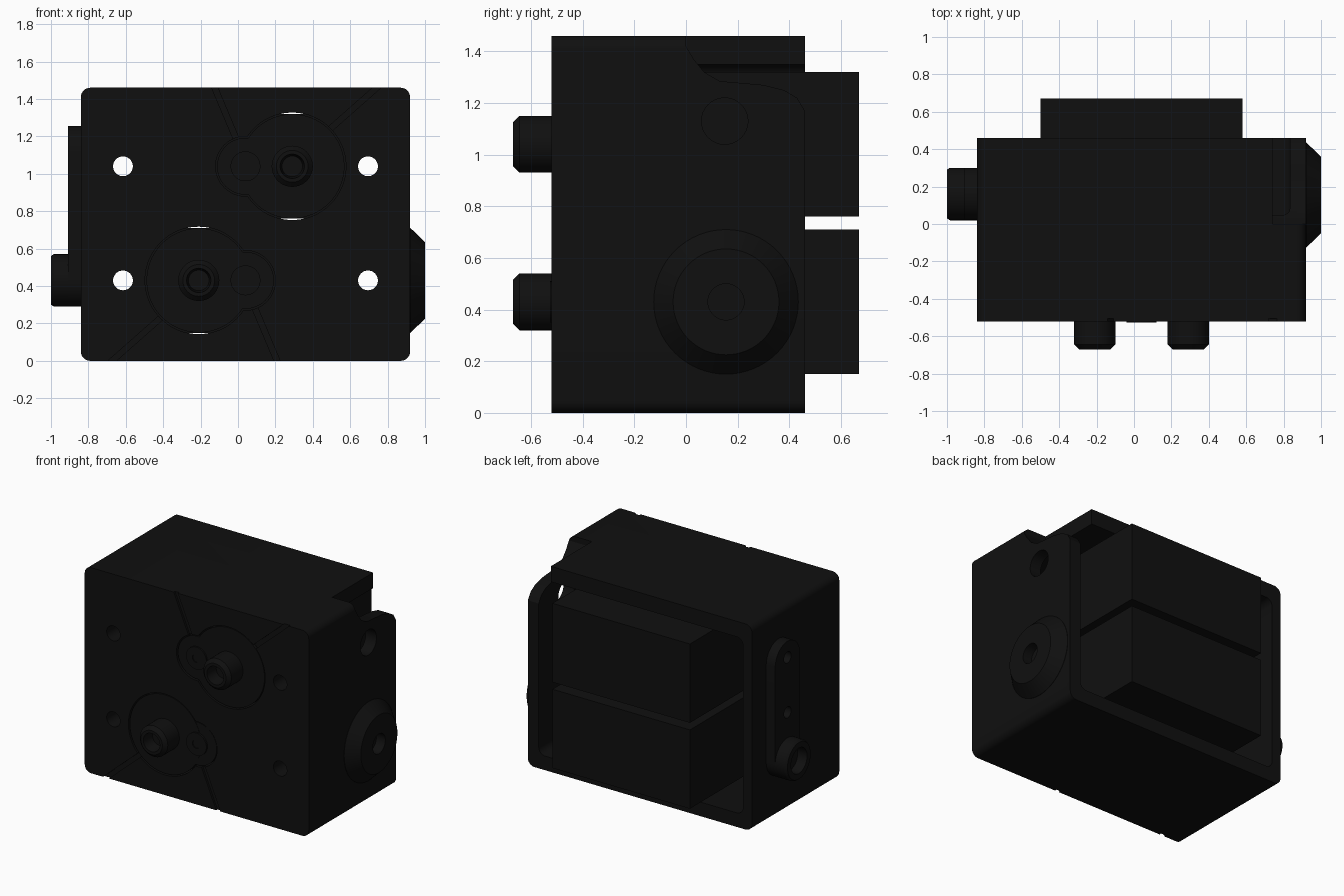
import bpy, bmesh, math

if "Cube" in bpy.data.objects:
    bpy.data.objects.remove(bpy.data.objects["Cube"])

black = bpy.data.materials.new("matte_black")
black.diffuse_color = (0.005, 0.005, 0.005, 1)
black.use_nodes = True
black.node_tree.nodes["Principled BSDF"].inputs["Base Color"].default_value = black.diffuse_color


def place(axis, u, v, d):
    """u, v lie in the section plane (v is up), d runs along the axis."""
    return (d, u, v) if axis == 'X' else (u, d, v)


def finish(name, bm):
    bmesh.ops.recalc_face_normals(bm, faces=bm.faces)
    me = bpy.data.meshes.new(name)
    bm.to_mesh(me)
    bm.free()
    ob = bpy.data.objects.new(name, me)
    bpy.context.collection.objects.link(ob)
    me.materials.append(black)
    return ob


def prism(name, axis, pts, d0, d1):
    bm = bmesh.new()
    a = [bm.verts.new(place(axis, u, v, d0)) for u, v in pts]
    b = [bm.verts.new(place(axis, u, v, d1)) for u, v in pts]
    bm.faces.new(a)
    bm.faces.new(b)
    n = len(pts)
    for i in range(n):
        j = (i + 1) % n
        bm.faces.new((a[i], a[j], b[j], b[i]))
    return finish(name, bm)


def lathe(name, axis, cu, cv, profile, n=64):
    """Revolve (radius, depth) pairs; both ends are capped."""
    bm = bmesh.new()
    rings = []
    for r, d in profile:
        rings.append([bm.verts.new(place(axis, cu + r * math.cos(2 * math.pi * i / n),
                                         cv + r * math.sin(2 * math.pi * i / n), d))
                      for i in range(n)])
    for p, q in zip(rings, rings[1:]):
        for i in range(n):
            j = (i + 1) % n
            bm.faces.new((p[i], p[j], q[j], q[i]))
    bm.faces.new(rings[0])
    bm.faces.new(rings[-1])
    return finish(name, bm)


def rounded(u0, u1, v0, v1, r, seg=8):
    pts = []
    corners = [(u1 - r, v1 - r), (u0 + r, v1 - r), (u0 + r, v0 + r), (u1 - r, v0 + r)]
    for k, (cu, cv) in enumerate(corners):
        for i in range(seg + 1):
            a = (k + i / seg) * math.pi / 2
            pts.append((cu + r * math.cos(a), cv + r * math.sin(a)))
    return pts


def bar(p, q, w):
    dx, dz = q[0] - p[0], q[1] - p[1]
    l = math.hypot(dx, dz)
    nx, nz = -dz / l * w / 2, dx / l * w / 2
    return [(p[0] + nx, p[1] + nz), (q[0] + nx, q[1] + nz),
            (q[0] - nx, q[1] - nz), (p[0] - nx, p[1] - nz)]


def cut(target, cutters):
    bpy.context.view_layer.objects.active = target
    for c in cutters:
        m = target.modifiers.new("cut", 'BOOLEAN')
        m.operation, m.solver, m.object = 'DIFFERENCE', 'EXACT', c
        bpy.ops.object.modifier_apply(modifier=m.name)
        bpy.data.objects.remove(c)


# Two drives, point-symmetric: centre, outward direction
DRIVES = [("upper", 0.29, 1.04, 1), ("lower", -0.21, 0.43, -1)]
LOBE_X = 0.04

# Housing: rounded block, hollow and open at the back
housing = prism("housing", 'Y', rounded(-0.84, 0.92, 0, 1.46, 0.05), -0.52, 0.46)
cutters = [prism("cavity", 'Y', rounded(-0.77, 0.835, 0.1, 1.35, 0.05), -0.40, 0.6)]
# Cable notch in the top right back edge
notch = [(0, 1.6), (0, 1.42), (0.03, 1.37), (0.07, 1.32), (0.13, 1.285), (0.3, 1.27),
         (0.38, 1.25), (0.43, 1.22), (0.46, 1.17), (0.6, 1.1), (0.6, 1.6)]
cutters.append(prism("notch", 'X', notch, 0.74, 1.1))
# Mounting holes and side wall hole
for x in (-0.615, 0.695):
    for z in (0.43, 1.04):
        cutters.append(lathe("mount_hole", 'Y', x, z, [(0.053, -0.7), (0.053, 0)], 32))
cutters.append(lathe("side_hole", 'X', 0.15, 1.13, [(0.09, 0.8), (0.09, 1.1)], 32))
# Drive openings with side lobes and shallow grooves running to the edge
for name, x, z, s in DRIVES:
    cutters.append(lathe("opening", 'Y', x, z, [(0.287, -0.7), (0.287, -0.3)], 96))
    cutters.append(lathe("lobe", 'Y', LOBE_X, z, [(0.16, -0.7), (0.16, -0.31)], 48))
    for p, q in (((x + s * 0.18, z + s * 0.18), (x + s * 0.52, z + s * 0.48)),
                 ((LOBE_X - s * 0.03, z + s * 0.1), (LOBE_X - s * 0.19, z + s * 0.48))):
        cutters.append(prism("groove", 'Y', bar(p, q, 0.03), -0.6, -0.505))
cut(housing, cutters)

for name, x, z, s in DRIVES:
    # Motor block, flange, lobe cover and screw head
    bpy.ops.mesh.primitive_cube_add(size=1, location=(0.04, 0.14, z))
    block = bpy.context.object
    block.name = name + "_motor_block"
    block.scale = (1.08, 1.06, 0.56)
    block.data.materials.append(black)
    bpy.ops.object.transform_apply(location=False, rotation=False, scale=True)
    lathe(name + "_flange", 'Y', x, z, [(0.279, -0.38), (0.279, -0.515)], 96)
    lathe(name + "_lobe_cover", 'Y', LOBE_X, z, [(0.152, -0.38), (0.152, -0.513)], 48)
    lathe(name + "_screw_head", 'Y', LOBE_X, z,
          [(0.08, -0.45), (0.08, -0.526), (0.03, -0.526), (0.03, -0.519)], 32)
    # Output shaft with chamfer and bored end
    lathe(name + "_shaft", 'Y', x, z,
          [(0.11, -0.45), (0.11, -0.645), (0.085, -0.67), (0.065, -0.67), (0.055, -0.58)], 48)

# Conical end cap on the right
lathe("right_cap", 'X', 0.155, 0.43,
      [(0.28, 0.90), (0.28, 0.922), (0.205, 1.0), (0.07, 1.0), (0.07, 0.93)])

# Raised strip on the left with two holes, and a hollow boss
strip = prism("left_strip", 'X', rounded(0.02, 0.30, 0.29, 1.255, 0.1399, 12), -0.91, -0.83)
cut(strip, [lathe("strip_hole", 'X', 0.16, z, [(0.04, -1), (0.04, -0.85)], 24)
            for z in (0.75, 1.14)])
lathe("left_boss", 'X', 0.16, 0.43,
      [(0.14, -0.85), (0.14, -0.985), (0.13, -1.0), (0.09, -1.0), (0.085, -0.93)], 48)

# Smooth curved sides, keep edges sharp
for ob in bpy.context.collection.objects:
    bpy.ops.object.select_all(action='DESELECT')
    ob.select_set(True)
    bpy.context.view_layer.objects.active = ob
    bpy.ops.object.shade_smooth_by_angle(angle=math.radians(30))
